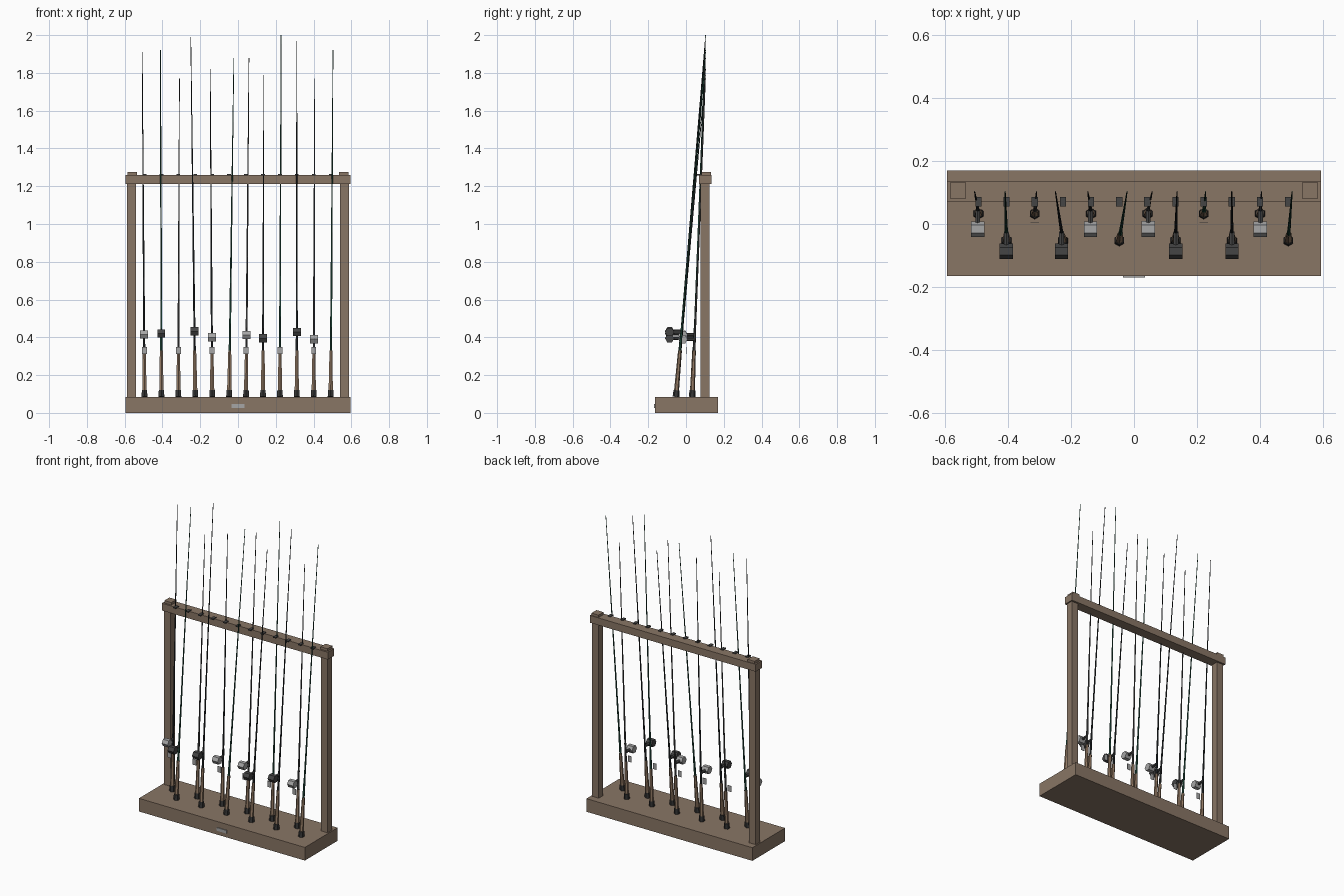
import bpy, bmesh
from mathutils import Vector

if "Cube" in bpy.data.objects:
    bpy.data.objects.remove(bpy.data.objects["Cube"])


def material(name, rgb):
    m = bpy.data.materials.new(name)
    m.use_nodes = True
    m.diffuse_color = (*rgb, 1)
    m.node_tree.nodes["Principled BSDF"].inputs["Base Color"].default_value = (*rgb, 1)
    return m


WOOD = material("weathered wood", (0.25, 0.18, 0.13))
CORK = material("cork", (0.30, 0.20, 0.13))
RUBBER = material("black rubber", (0.035, 0.035, 0.035))
BLACK = material("black blank", (0.02, 0.025, 0.028))
GREEN = material("green blank", (0.02, 0.09, 0.06))
GREY = material("grey blank", (0.07, 0.07, 0.07))
DARK = material("dark metal", (0.06, 0.06, 0.06))
SILVER = material("silver metal", (0.38, 0.38, 0.38))


def finish(bm, name, mat):
    me = bpy.data.meshes.new(name)
    bm.to_mesh(me)
    bm.free()
    me.materials.append(mat)
    ob = bpy.data.objects.new(name, me)
    bpy.context.collection.objects.link(ob)
    return ob


def box(name, lo, hi, mat):
    lo, hi = Vector(lo), Vector(hi)
    bm = bmesh.new()
    bmesh.ops.create_cube(bm, size=1)
    for v in bm.verts:
        v.co = (lo + hi) / 2 + v.co * (hi - lo)
    return finish(bm, name, mat)


def tube(name, a, b, r1, r2, mat, sides=6):
    a, b = Vector(a), Vector(b)
    bm = bmesh.new()
    bmesh.ops.create_cone(bm, cap_ends=True, segments=sides, radius1=r1, radius2=r2,
                          depth=(b - a).length)
    turn = Vector((0, 0, 1)).rotation_difference(b - a)
    for v in bm.verts:
        v.co = turn @ v.co + (a + b) / 2
    return finish(bm, name, mat)


# Rack frame
box("base", (-0.595, -0.165, 0), (0.595, 0.17, 0.085), WOOD)
box("base_plate", (-0.035, -0.17, 0.027), (0.035, -0.165, 0.047), SILVER)
box("top_rail", (-0.595, 0.07, 1.213), (0.595, 0.136, 1.26), WOOD)
for side, s in (("left", 1), ("right", -1)):
    box(side + "_post", (s * 0.563 - 0.024, 0.078, 0.085), (s * 0.563 + 0.024, 0.124, 1.213), WOOD)
    box(side + "_cap", (s * 0.56 - 0.025, 0.081, 1.26), (s * 0.56 + 0.025, 0.132, 1.276), WOOD)

# Rods from the right: tip x, tip height, blank colour, reel height (0 for none)
rods = [(-0.507, 1.91, BLACK, 0.415), (-0.410, 1.92, GREEN, 0.42), (-0.310, 1.77, GREY, 0),
        (-0.250, 1.99, BLACK, 0.432), (-0.147, 1.82, BLACK, 0.40), (-0.022, 1.88, GREEN, 0),
        (0.058, 1.88, GREY, 0.413), (0.137, 1.79, BLACK, 0.395), (0.228, 2.0, GREEN, 0),
        (0.311, 1.97, BLACK, 0.428), (0.406, 1.77, GREY, 0.39), (0.503, 1.92, GREEN, 0)]

for i, (tip_x, tip_z, blank, reel_z) in enumerate(rods):
    rear = i % 2 == 0
    x = -0.495 + i * 0.0896
    butt = Vector((x, 0.033 if rear else -0.053, 0.085))
    tip = Vector((tip_x, 0.103, tip_z))

    def at(z):
        return butt.lerp(tip, (z - butt.z) / (tip.z - butt.z))

    n = "rod_%d_" % (i + 1)
    tube(n + "butt_cap", butt, at(0.12), 0.018, 0.016, RUBBER)
    tube(n + "grip", at(0.12), at(0.33), 0.013, 0.009, CORK)
    tube(n + "seat", at(0.33), at(0.45), 0.007, 0.006, blank)
    tube(n + "blank", at(0.45), tip, 0.0055, 0.0018, blank, 5)
    box(n + "rest", (x - 0.01, 0.055, 1.258), (x + 0.01, 0.086, 1.265), DARK)

    # Hexagonal reel on a short stem
    if reel_z:
        p = at(reel_z)
        c = p - Vector((0, 0.062, 0))
        metal = SILVER if rear else DARK
        tube(n + "reel_stem", p, c, 0.009, 0.009, DARK)
        half = Vector((0.021, 0, 0))
        reel = tube(n + "reel", c - half, c + half, 0.025, 0.025, metal)
        # Points of the hexagon face forward and back
        for v in reel.data.vertices:
            d = v.co - c
            if abs(d.y) < 0.002:
                for w in reel.data.vertices:
                    e = w.co - c
                    w.co = c + Vector((e.x, e.z, -e.y))
                break

    # Hanging tag on the rear rods
    if rear:
        box(n + "tag", (x - 0.013, 0.003, 0.311), (x + 0.013, 0.005, 0.35), SILVER)
